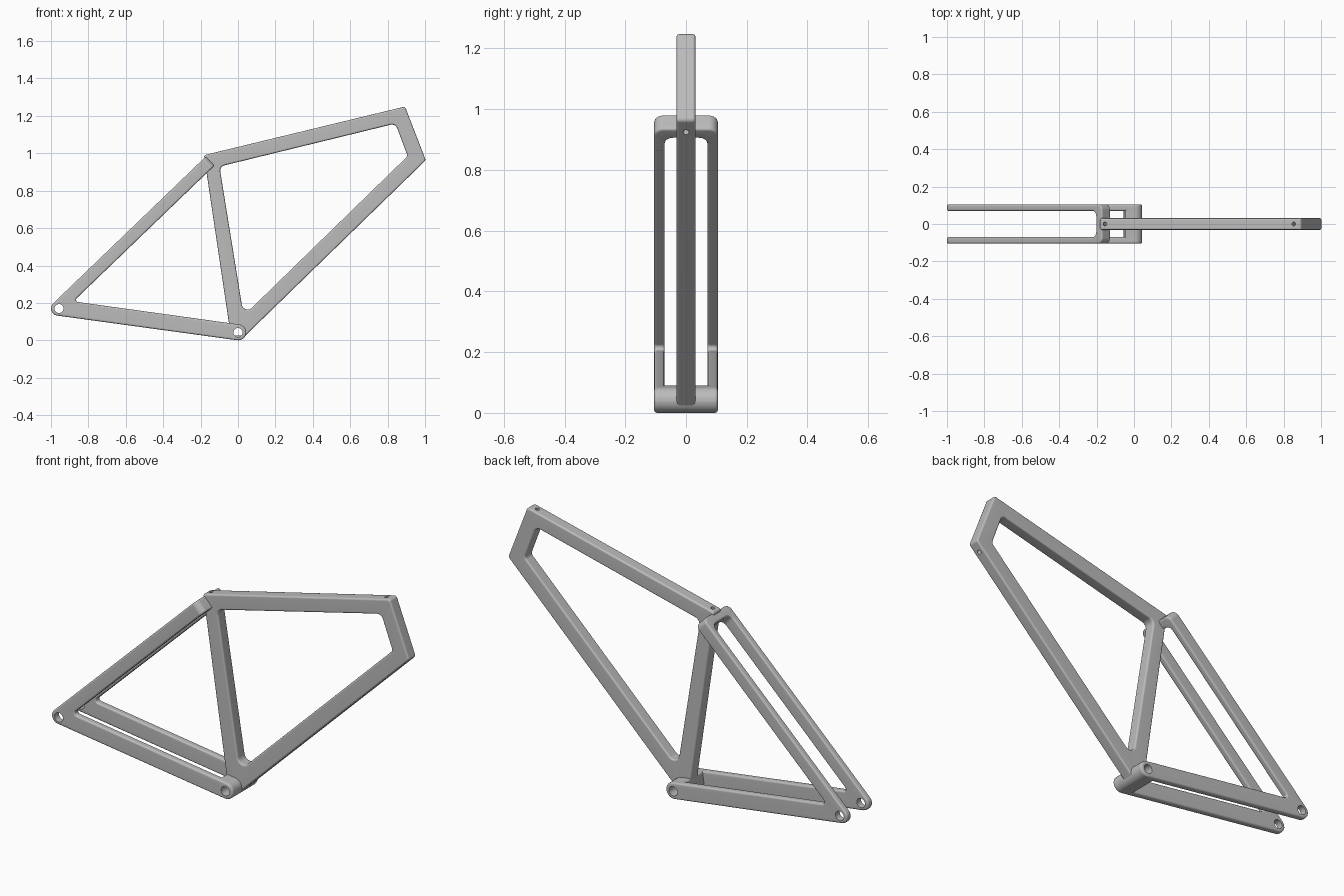
import bpy, bmesh, math
from mathutils import Vector, Matrix

if "Cube" in bpy.data.objects:
    bpy.data.objects.remove(bpy.data.objects["Cube"])

metal = bpy.data.materials.new("Grey metal")
metal.use_nodes = True
GREY = (0.5, 0.5, 0.5, 1)
metal.diffuse_color = GREY
metal.node_tree.nodes["Principled BSDF"].inputs["Base Color"].default_value = GREY


def rounded(corners, steps=8):
    """Filleted outline from (x, z, radius) corners, as (point, outward normal) pairs."""
    pts = [Vector(c[:2]) for c in corners]
    area = sum(pts[i - 1].cross(pts[i]) for i in range(len(pts)))
    out = []
    for i, p in enumerate(pts):
        r = corners[i][2]
        before, after = pts[i - 1] - p, pts[(i + 1) % len(pts)] - p
        a, b = before.normalized(), after.normalized()
        half = a.angle(b) / 2
        centre = p + (a + b).normalized() * (r / math.sin(half))
        start = (p + a * (r / math.tan(half)) - centre).normalized()
        end = (p + b * (r / math.tan(half)) - centre).normalized()
        turn = math.atan2(start.cross(end), start.dot(end))
        facing = 1 if b.cross(a) * area > 0 else -1
        for k in range(steps + 1):
            radial = Matrix.Rotation(turn * k / steps, 2) @ start
            point = centre + radial * r
            if not out or (point - out[-1][0]).length > 0.0001:
                out.append((point, radial * facing))
    if (out[0][0] - out[-1][0]).length < 0.0001:
        out.pop()
    return out


def circle(centre, r):
    x, z = centre
    return rounded([(x - r, z - r, r), (x - r, z + r, r), (x + r, z + r, r), (x + r, z - r, r)])


def finish(bm, name):
    bm.normal_update()
    bmesh.ops.recalc_face_normals(bm, faces=bm.faces)
    if bm.calc_volume(signed=True) < 0:
        bmesh.ops.reverse_faces(bm, faces=bm.faces)
    mesh = bpy.data.meshes.new(name)
    bm.to_mesh(mesh)
    bm.free()
    mesh.materials.append(metal)
    obj = bpy.data.objects.new(name, mesh)
    bpy.context.collection.objects.link(obj)
    return obj


def plate(name, outer, half, windows=(), holes=(), matrix=Matrix(), soft=0.009):
    """Flat x-z plate with softened rims; windows have soft rims, holes have crisp ones."""
    bm = bmesh.new()
    # rim profile: (inset, y) from the near face round to the far face
    arc = [math.radians(a) for a in (0, 30, 60, 90)]
    near = [(soft * (1 - math.sin(a)), -half + soft * (1 - math.cos(a))) for a in arc]
    profile = near + [(inset, -y) for inset, y in reversed(near)]
    loops = [(outer, -1)] + [(w, 1) for w in windows] + [(h, 0) for h in holes]
    caps = ([], [])
    for outline, sign in loops:
        rings = []
        for inset, y in profile:
            ring = [p + n * inset * sign for p, n in outline]
            rings.append([bm.verts.new((q.x, y, q.y)) for q in ring])
        for low, high in zip(rings, rings[1:]):
            for i in range(len(low)):
                bm.faces.new((low[i - 1], low[i], high[i], high[i - 1]))
        for cap, ring in zip(caps, (rings[0], rings[-1])):
            cap += [bm.edges.get((ring[i - 1], ring[i])) for i in range(len(ring))]
    for cap in caps:
        bmesh.ops.triangle_fill(bm, use_beauty=True, edges=cap, normal=(0, 1, 0))
    bm.transform(matrix)
    return finish(bm, name)


def drill(obj, start, end, radius):
    """Cut a round hole between two points."""
    a, b = Vector(start), Vector(end)
    bm = bmesh.new()
    spin = (b - a).to_track_quat("Z", "Y").to_matrix().to_4x4()
    bmesh.ops.create_cone(bm, cap_ends=True, segments=24, radius1=radius, radius2=radius,
                          depth=(b - a).length, matrix=Matrix.Translation((a + b) / 2) @ spin)
    cutter = finish(bm, "drill")
    mod = obj.modifiers.new("hole", "BOOLEAN")
    mod.operation, mod.solver, mod.object = "DIFFERENCE", "EXACT", cutter
    graph = bpy.context.evaluated_depsgraph_get()
    mesh = bpy.data.meshes.new_from_object(obj.evaluated_get(graph))
    obj.modifiers.clear()
    obj.data = mesh
    bpy.data.objects.remove(cutter)


crank, axle = (0.0, 0.042), (-0.957, 0.17)
crank_hole, axle_hole = circle(crank, 0.024), circle(axle, 0.024)

# Front triangle: one plate with a large window
front = plate("front_triangle", rounded([
    (-0.182, 0.99, 0.012), (0.893, 1.25, 0.015), (1.004, 0.963, 0.015),
    (0.026, 0.012, 0.015), (-0.038, 0.02, 0.015)]), 0.031,
    windows=[rounded([
        (-0.099, 0.929, 0.03), (0.842, 1.159, 0.03), (0.907, 0.985, 0.02),
        (0.03, 0.131, 0.032)])],
    holes=[crank_hole])

# Steering hole through the head tube, seat post hole down the seat tube
drill(front, (0.83, 0, 1.31), (0.99, 0, 0.85), 0.01)
drill(front, (-0.168, 0, 1.08), (-0.092, 0, 0.6), 0.01)

# Rear stays: a V-shaped plate on each side
parts = [front]
crank_end = [(0.049, 0.079, 0.042), (0.037, -0.005, 0.042)]
for name, y in (("rear_stay_left", 0.0875), ("rear_stay_right", -0.0875)):
    parts.append(plate(name, rounded([
        (-1.045, 0.143, 0.038), (-0.202, 0.954, 0.01), (-0.155, 0.906, 0.01),
        (-0.88, 0.208, 0.012)] + crank_end), 0.0175,
        holes=[crank_hole, axle_hole], matrix=Matrix.Translation((0, y, 0))))

# Upper bridge: a U-shaped yoke continuing both upper stays
along, side = Vector((0.7206, 0, 0.6934)), Vector((0, 1, 0))
tilt = Matrix((along, along.cross(side), side)).transposed().to_4x4()
parts.append(plate("upper_bridge", rounded([
    (1.1, -0.105, 0.01), (1.2115, -0.105, 0.03), (1.2115, 0.105, 0.03), (1.1, 0.105, 0.01),
    (1.1, 0.07, 0.01), (1.165, 0.07, 0.028), (1.165, -0.07, 0.028), (1.1, -0.07, 0.01)]),
    0.0338, matrix=Matrix.Translation((-1.0216, 0, 0.1186)) @ tilt))

# Crank bridge: shell joining both lower stays
parts.append(plate("crank_bridge", rounded([(-0.058, 0.008, 0.01), (-0.046, 0.092, 0.01)]
                                           + crank_end), 0.09, holes=[crank_hole]))

for part in parts:
    bpy.ops.object.select_all(action="DESELECT")
    part.select_set(True)
    bpy.context.view_layer.objects.active = part
    bpy.ops.object.shade_smooth_by_angle(angle=math.radians(35))
    weighted = part.modifiers.new("even shading", "WEIGHTED_NORMAL")
    weighted.keep_sharp = True
